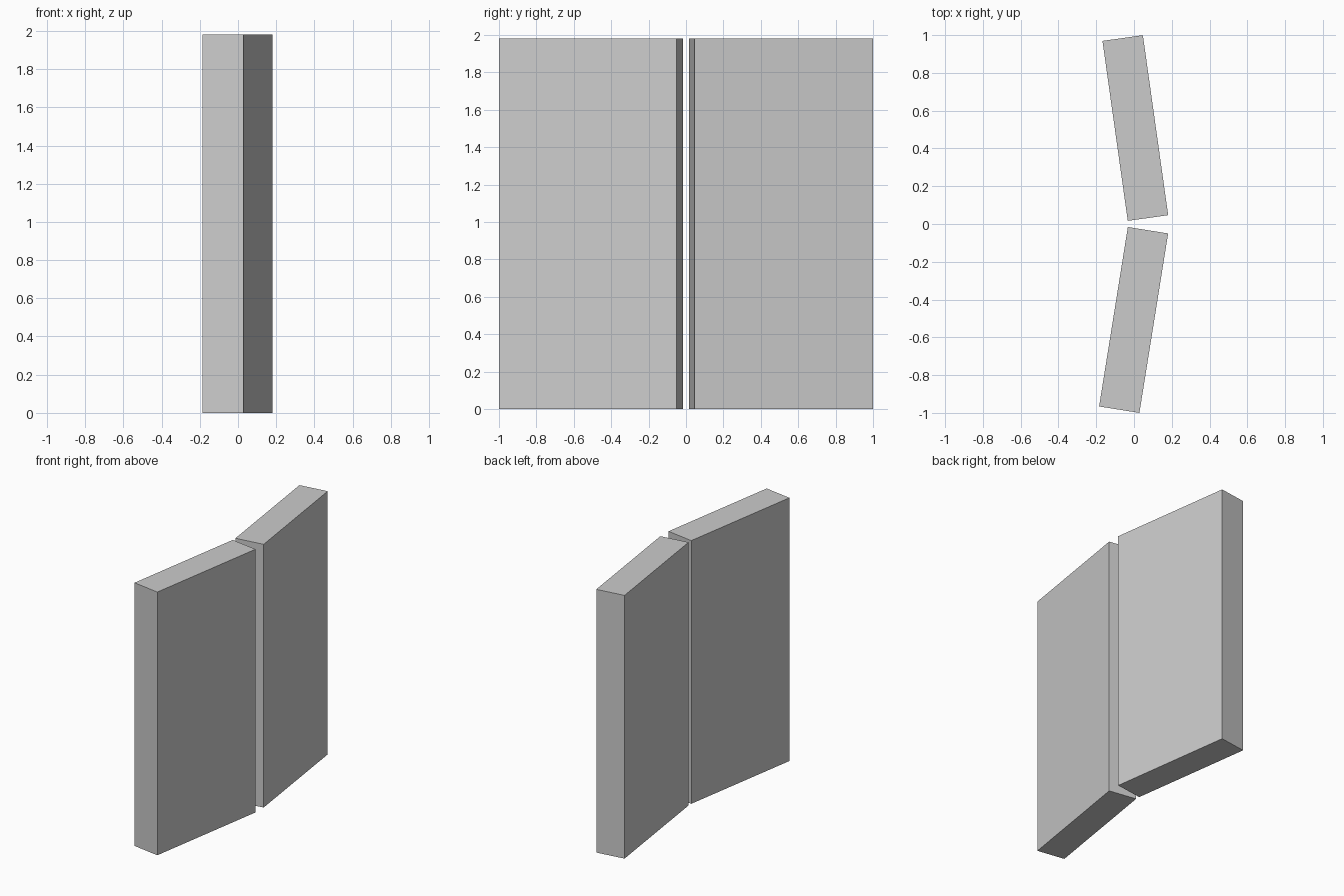
import bpy
from math import radians

if "Cube" in bpy.data.objects:
    bpy.data.objects.remove(bpy.data.objects["Cube"])

THICKNESS, LENGTH, HEIGHT = 0.216, 0.962, 1.98


def panel(name, x, y, angle):
    bpy.ops.mesh.primitive_cube_add(size=1, location=(x, y, HEIGHT / 2),
                                    rotation=(0, 0, radians(angle)))
    ob = bpy.context.object
    ob.name = name
    ob.scale = (THICKNESS, LENGTH, HEIGHT)
    bpy.ops.object.transform_apply(location=False, rotation=False, scale=True)


# Two upright slabs, angled outward from a narrow gap
panel("back_panel", 0.007, 0.508, 8.0)
panel("front_panel", -0.002, -0.508, -9.1)
